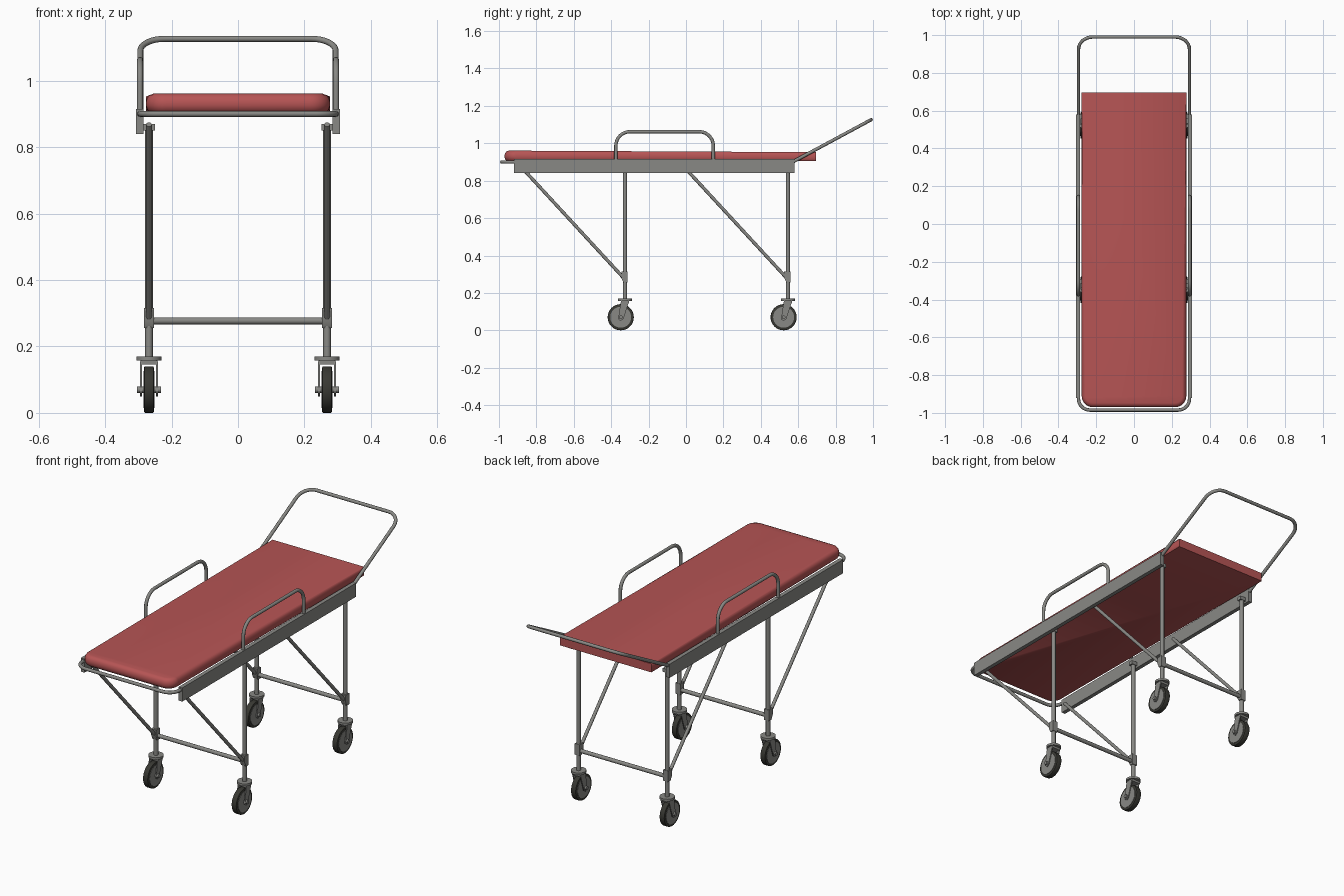
import bpy, bmesh, math
from mathutils import Vector

cube = bpy.data.objects.get("Cube")
if cube:
    bpy.data.objects.remove(cube, do_unlink=True)


def material(name, rgb):
    m = bpy.data.materials.new(name)
    m.use_nodes = True
    m.diffuse_color = (*rgb, 1)
    m.node_tree.nodes["Principled BSDF"].inputs["Base Color"].default_value = (*rgb, 1)
    return m


steel = material("steel grey", (0.25, 0.25, 0.235))
red = material("mattress red", (0.47, 0.09, 0.09))
rubber = material("dark rubber", (0.04, 0.04, 0.033))
parts = []


def add(name, data, mat):
    if isinstance(data, bmesh.types.BMesh):
        bmesh.ops.recalc_face_normals(data, faces=data.faces)
        mesh = bpy.data.meshes.new(name)
        data.to_mesh(mesh)
        data.free()
    else:
        mesh = data
    mesh.materials.clear()
    mesh.materials.append(mat)
    ob = bpy.data.objects.new(name, mesh)
    bpy.context.collection.objects.link(ob)
    parts.append(ob)
    return ob


def box(name, lo, hi, mat):
    bm = bmesh.new()
    bmesh.ops.create_cube(bm, size=1)
    lo, hi = Vector(lo), Vector(hi)
    for v in bm.verts:
        v.co = (lo + hi) / 2 + v.co * (hi - lo)
    return add(name, bm, mat)


def rounded(points, radius, steps=8):
    """Path with its inner corners replaced by curved bends."""
    pts = [Vector(p) for p in points]
    path = [pts[0]]
    for a, b, c in zip(pts, pts[1:], pts[2:]):
        p, q = b + (a - b).normalized() * radius, b + (c - b).normalized() * radius
        m = b * 0.59 - (p + q) * 0.295 + (p + q) / 2  # pulls the bend close to a circle
        ctrl = m
        for i in range(steps + 1):
            t = i / steps
            path.append(p * (1 - t) ** 2 + ctrl * 2 * t * (1 - t) * 1.0 + q * t * t
                        if radius < 0.01 else
                        p * (1 - t) ** 3 + (p + (b - p) * 0.55) * 3 * t * (1 - t) ** 2
                        + (q + (b - q) * 0.55) * 3 * t * t * (1 - t) + q * t ** 3)
    return path + [pts[-1]]


def tube(name, points, r, mat=steel, bend=0.0):
    path = rounded(points, bend) if bend else [Vector(p) for p in points]
    cu = bpy.data.curves.new(name, "CURVE")
    cu.dimensions = "3D"
    cu.bevel_depth = r
    cu.bevel_resolution = 4
    cu.use_fill_caps = True
    sp = cu.splines.new("POLY")
    sp.points.add(len(path) - 1)
    for p, co in zip(sp.points, path):
        p.co = (*co, 1)
    tmp = bpy.data.objects.new(name + " path", cu)
    bpy.context.collection.objects.link(tmp)
    dg = bpy.context.evaluated_depsgraph_get()
    mesh = bpy.data.meshes.new_from_object(tmp.evaluated_get(dg))
    bpy.data.objects.remove(tmp, do_unlink=True)
    return add(name, mesh, mat)


def disc(name, centre, r, depth, axis, mat, sides=32, bevel=0.0):
    bm = bmesh.new()
    bmesh.ops.create_cone(bm, cap_ends=True, segments=sides, radius1=r, radius2=r, depth=depth)
    if bevel:
        rim = [e for e in bm.edges if abs(e.verts[0].co.z - e.verts[1].co.z) < 1e-5]
        bmesh.ops.bevel(bm, geom=rim, offset=bevel, segments=2, affect="EDGES", profile=0.5)
    turn = Vector((0, 0, 1)).rotation_difference(Vector(axis))
    for v in bm.verts:
        v.co = turn @ v.co + Vector(centre)
    return add(name, bm, mat)


def plate(name, outline, x, thick, mat):
    """Flat plate with a (y, z) outline, centred on x."""
    bm = bmesh.new()
    face = bm.faces.new([bm.verts.new((x - thick / 2, y, z)) for y, z in outline])
    out = bmesh.ops.extrude_face_region(bm, geom=[face])["geom"]
    bmesh.ops.translate(bm, vec=(thick, 0, 0), verts=[g for g in out if isinstance(g, bmesh.types.BMVert)])
    return add(name, bm, mat)


# Mattress: stacked outlines, rounded at the foot and square at the head
def mattress():
    half, front, back, corner = 0.277, -0.97, 0.695, 0.06
    bm = bmesh.new()
    rings = []
    for inset, level in ((0.012, 0), (0.004, 0.12), (0, 0.35), (0, 0.55),
                         (0.003, 0.75), (0.01, 0.92), (0.022, 1)):
        outline = [(half, back)]
        for side, start in ((1, 0), (-1, -90)):
            for i in range(9):
                a = math.radians(start - i * 90 / 8)
                r = corner - inset
                outline.append((side * (half - corner) + r * math.cos(a), front + corner + r * math.sin(a)))
        outline.append((-half, back))
        rings.append([bm.verts.new((x, y, 0.906 + level * (0.05 - 0.005 * y))) for x, y in outline])
    for a, b in zip(rings, rings[1:]):
        for i in range(len(a)):
            j = (i + 1) % len(a)
            bm.faces.new((a[i], a[j], b[j], b[i]))
    bm.faces.new(rings[0])
    bm.faces.new(rings[-1])
    add("mattress", bm, red)


mattress()

# Bent tube around the foot, along both sides and up to the push handle
tx, tz = 0.294, 0.90
tube("foot_frame", [(-tx, 0.57, tz), (-tx, -0.985, tz), (tx, -0.985, tz), (tx, 0.57, tz)], 0.009, bend=0.06)
tube("push_handle", [(-tx, 0.57, tz), (-tx, 0.99, 1.126), (tx, 0.99, 1.126), (tx, 0.57, tz)], 0.009, bend=0.075)

leg_x = 0.268
for s, side in ((1, "left"), (-1, "right")):
    # Side rail and hand guard
    inner, outer = sorted((s * 0.285, s * 0.307))
    box(f"{side}_side_rail", (inner, -0.92, 0.84), (outer, 0.58, 0.915), steel)
    gx = s * 0.295
    tube(f"{side}_guard", [(gx, -0.375, 0.9), (gx, -0.375, 1.062), (gx, 0.146, 1.062), (gx, 0.146, 0.9)],
         0.009, bend=0.075)

    for y, end in ((-0.326, "front"), (0.545, "rear")):
        tag, x = f"{end}_{side}", s * leg_x
        # Leg, brace and the collar joining them
        tube(f"{tag}_leg", [(x, y, 0.165), (x, y, 0.87)], 0.0115)
        tube(f"{tag}_brace", [(x, y - 0.012, 0.285), (x, y - 0.55, 0.868)], 0.009)
        plate(f"{tag}_collar", [(y - 0.02, 0.315), (y + 0.013, 0.315), (y + 0.013, 0.255),
                                (y - 0.008, 0.255), (y - 0.02, 0.28)], x, 0.03, steel)
        box(f"{tag}_leg_mount", (x - 0.016, y - 0.013, 0.85), (x + 0.018, y + 0.013, 0.87), steel)

        # Castor: swivel plate, fork, wheel and axle
        wy, wz = y - 0.023, 0.07
        disc(f"{tag}_swivel", (x, y, 0.164), 0.038, 0.012, (0, 0, 1), steel)
        box(f"{tag}_fork_crown", (x - 0.026, y - 0.022, 0.146), (x + 0.026, y + 0.022, 0.16), steel)
        for k in (-1, 1):
            plate(f"{tag}_fork_arm", [(y - 0.022, 0.155), (y + 0.022, 0.155), (wy + 0.014, 0.06),
                                      (wy, 0.05), (wy - 0.014, 0.06)], x + k * 0.024, 0.005, steel)
        disc(f"{tag}_tyre", (x, wy, wz), 0.07, 0.03, (1, 0, 0), rubber, bevel=0.004)
        disc(f"{tag}_hub", (x, wy, wz), 0.056, 0.034, (1, 0, 0), steel)
        disc(f"{tag}_axle", (x, wy, wz), 0.010, 0.072, (1, 0, 0), steel, 12)

# Cross bars between the legs
for y, end in ((-0.326, "front"), (0.545, "rear")):
    tube(f"{end}_cross_bar", [(-leg_x, y, 0.277), (leg_x, y, 0.277)], 0.0105)

# Smooth the curved parts, keeping edges sharp
bpy.ops.object.select_all(action="DESELECT")
for ob in parts:
    ob.select_set(True)
bpy.context.view_layer.objects.active = parts[0]
bpy.ops.object.shade_smooth_by_angle(angle=math.radians(40))
